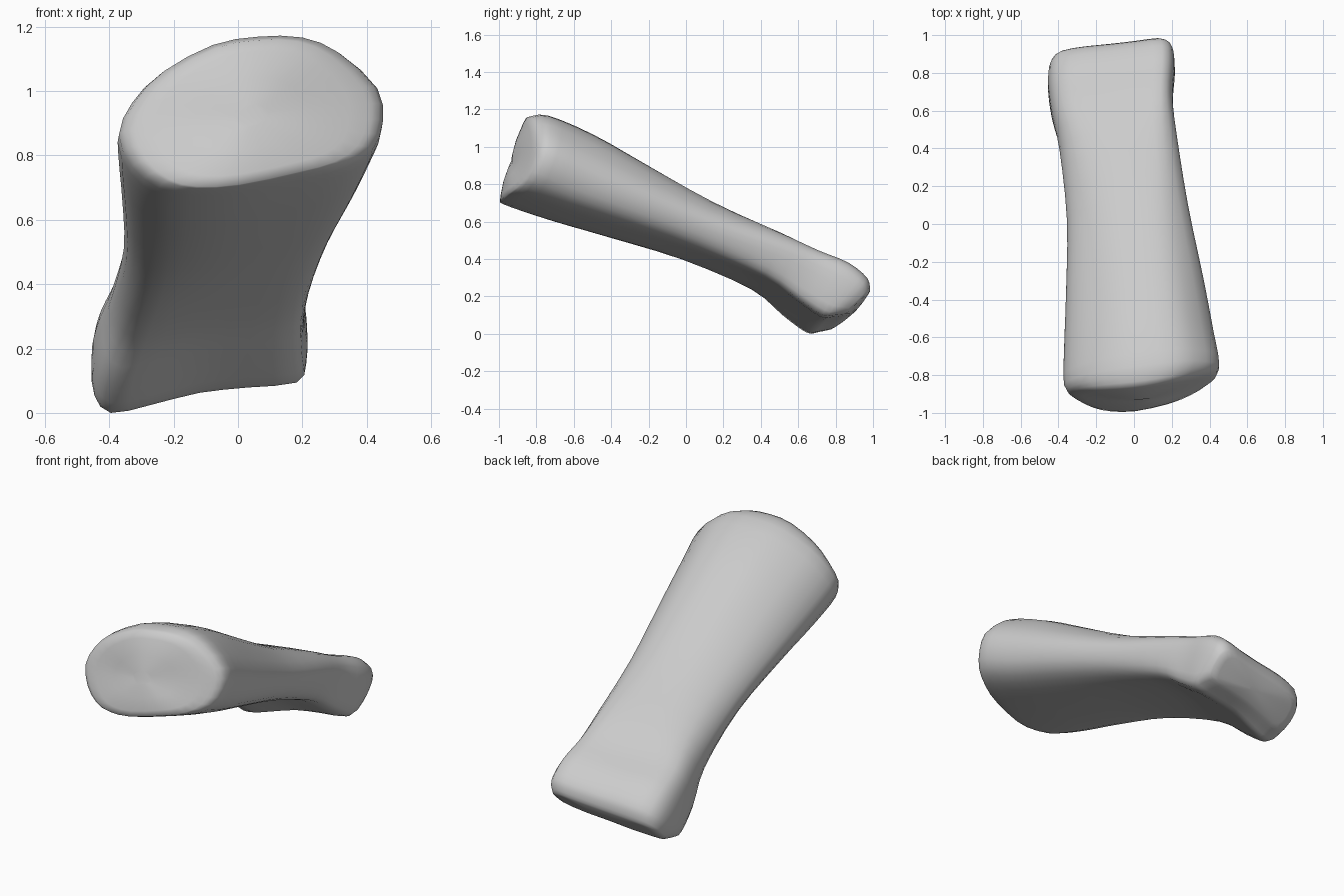
import bpy
import bmesh
from math import radians, sin, cos
from mathutils import Vector

if "Cube" in bpy.data.objects:
    bpy.data.objects.remove(bpy.data.objects["Cube"])

# Unit cross-sections: domed shaft with a flat underside, and saddle-shaped head
SHAFT = [(-1, 0), (-.9, .4), (-.68, .73), (-.3, .98), (.05, 1), (.4, .9), (.68, .63), (.96, .1),
         (1, -.35), (.92, -.7), (.72, -.88), (.4, -.95), (-.1, -1), (-.46, -.94), (-.7, -.78), (-.9, -.45)]
HEAD = [(-1, 0), (-.97, .52), (-.82, .87), (-.45, .93), (0, .86), (.45, .82), (.8, .8), (.96, .5),
        (1, 0), (.99, -.6), (.9, -.95), (.45, -.9), (0, -.86), (-.45, -.96), (-.82, -1), (-.97, -.6)]

# Stations: centre y, centre z, x from, x to, half thickness, pitch, share of head shape, bow
STATIONS = [
    (-.92, .94, -.32, .4, .23, 17, 0, .07),
    (-.835, .93, -.37, .45, .25, 20, 0, .04),
    (-.6, .843, -.37, .418, .24, 23, 0, 0),
    (-.32, .725, -.36, .365, .205, 23, 0, 0),
    (.065, .562, -.355, .285, .16, 23, .15, 0),
    (.44, .402, -.395, .225, .15, 23, .6, 0),
    (.62, .293, -.435, .205, .163, 25, 1, 0),
    (.765, .215, -.455, .215, .182, 27, 1, 0),
    (.85, .17, -.45, .21, .155, 42, 1, 0),
    (.888, .138, -.43, .185, .105, 47, 1, 0),
]
SKEW = Vector((1, .14, .15))  # the width axis leans back and up


def ring(station):
    y, z, x0, x1, half, pitch, head, bow = station
    centre = Vector(((x0 + x1) / 2, y, z))
    up = Vector((0, sin(radians(pitch)), cos(radians(pitch)))) * half
    across = SKEW * (x1 - x0) / 2
    points = []
    for a, b in zip(SHAFT, HEAD):
        u, v = Vector(a).lerp(Vector(b), head)
        points.append(centre + across * u + up * v + Vector((0, bow * u * u, 0)))
    return points


def spline(p, q, r, s, t):
    return q + (r - p) * (t / 2) + (p * 2 - q * 5 + r * 4 - s) * (t * t / 2) \
        + (q * 3 - p - r * 3 + s) * (t ** 3 / 2)


def smooth_closed(pts, steps):
    n = len(pts)
    return [spline(pts[i - 1], pts[i], pts[(i + 1) % n], pts[(i + 2) % n], k / steps)
            for i in range(n) for k in range(steps)]


def smooth_rings(rings, steps):
    ends = [rings[0]] + rings + [rings[-1]]
    out = []
    for i in range(len(rings) - 1):
        for k in range(steps):
            out.append([spline(*pts, k / steps) for pts in zip(*ends[i:i + 4])])
    return out + [rings[-1]]


def cap_rings(loop, outward):
    centre = sum(loop, Vector()) / len(loop)
    return [[centre.lerp(p, s) + outward * (1 - s * s) for p in loop] for s in (.85, .5, .15)]


# Loft the bone and close both ends with gently bulged caps
rings = smooth_rings([smooth_closed(ring(s), 2) for s in STATIONS], 3)
front = cap_rings(rings[0], Vector((0, -.045, .005)))
back = cap_rings(rings[-1], Vector((0, .015, -.015)))
rings = front[::-1] + rings + back
floor = min(p.z for loop in rings for p in loop)

bm = bmesh.new()
loops = [[bm.verts.new(p - Vector((0, 0, floor))) for p in loop] for loop in rings]
for a, b in zip(loops, loops[1:]):
    for i in range(len(a)):
        bm.faces.new((a[i - 1], a[i], b[i], b[i - 1]))
bm.faces.new(loops[0])
bm.faces.new(loops[-1])
bmesh.ops.recalc_face_normals(bm, faces=bm.faces)
for face in bm.faces:
    face.smooth = True
mesh = bpy.data.meshes.new("finger_bone")
bm.to_mesh(mesh)
bm.free()

# Plain grey surface
grey = bpy.data.materials.new("light_grey")
grey.use_nodes = True
colour = (.6, .6, .6, 1)
grey.diffuse_color = colour
grey.node_tree.nodes["Principled BSDF"].inputs["Base Color"].default_value = colour
mesh.materials.append(grey)
bpy.context.collection.objects.link(bpy.data.objects.new("finger_bone", mesh))
